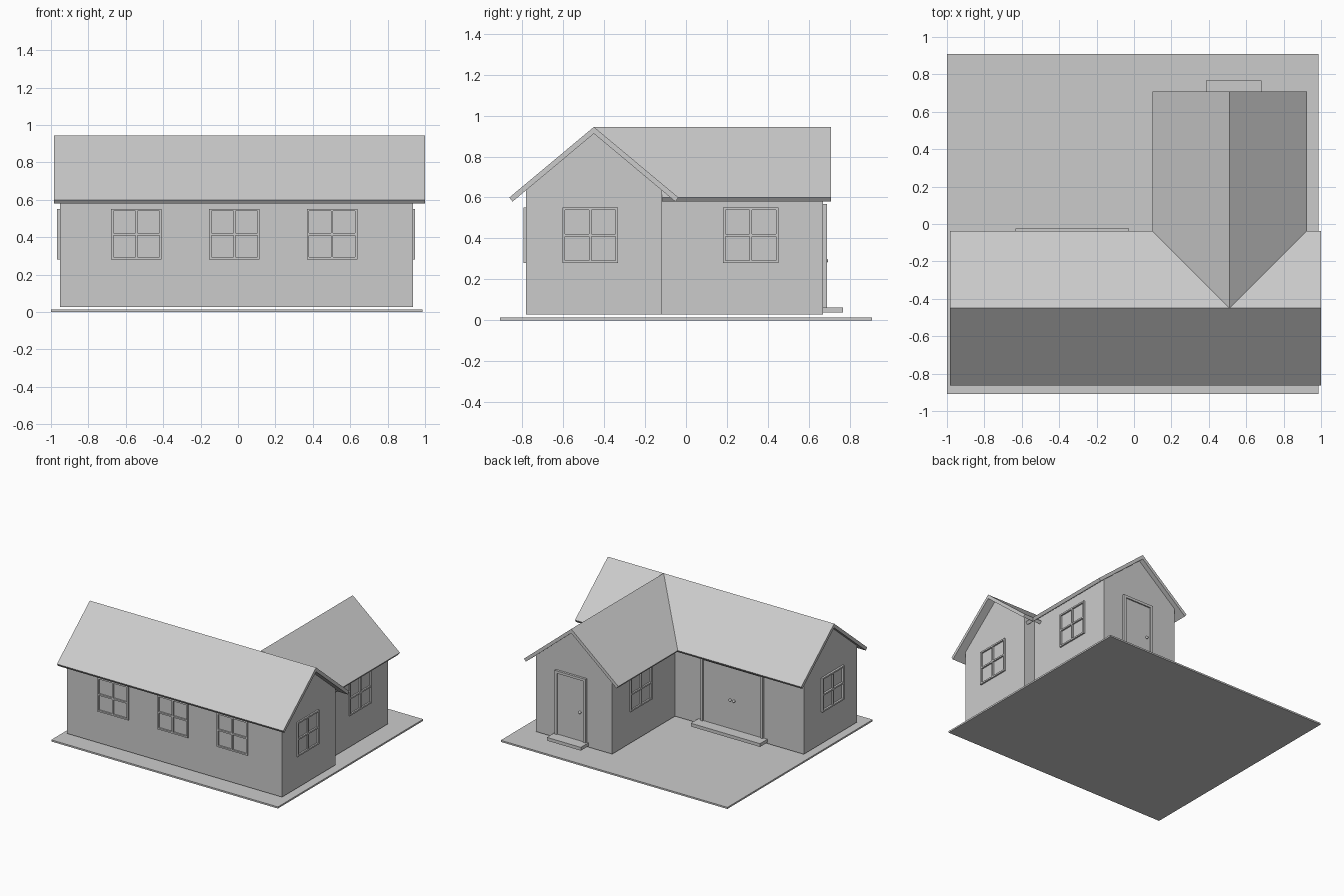
import bpy, bmesh, math
from mathutils import Matrix, Vector

if "Cube" in bpy.data.objects:
    bpy.data.objects.remove(bpy.data.objects["Cube"])

SLOPE = 0.835            # roof rise per unit run
RIDGE_Y, RIDGE_X = -0.45, 0.511
RIDGE_Z, UNDER_Z = 0.945, 0.912


def finish(name, bm, matrix=Matrix()):
    bmesh.ops.recalc_face_normals(bm, faces=bm.faces)
    mesh = bpy.data.meshes.new(name)
    bm.to_mesh(mesh)
    bm.free()
    obj = bpy.data.objects.new(name, mesh)
    obj.matrix_world = matrix
    bpy.context.collection.objects.link(obj)
    return obj


def add_box(bm, x0, x1, y0, y1, z0, z1):
    m = Matrix.Translation(((x0 + x1) / 2, (y0 + y1) / 2, (z0 + z1) / 2))
    m = m @ Matrix.Diagonal((x1 - x0, y1 - y0, z1 - z0, 1))
    bmesh.ops.create_cube(bm, size=1, matrix=m)


def box(name, *dims):
    bm = bmesh.new()
    add_box(bm, *dims)
    return finish(name, bm)


def prism(name, profile, place, start, end):
    """Sweep a (u, z) profile; start and end give the sweep limits at each u."""
    bm = bmesh.new()
    a = [bm.verts.new(place(u, start(u), z)) for u, z in profile]
    b = [bm.verts.new(place(u, end(u), z)) for u, z in profile]
    bm.faces.new(a)
    bm.faces.new(b)
    n = len(profile)
    for i in range(n):
        j = (i + 1) % n
        bm.faces.new((a[i], a[j], b[j], b[i]))
    bmesh.ops.triangulate(bm, faces=[f for f in bm.faces if len(f.verts) > 4])
    return finish(name, bm)


def along_x(u, t, z):
    return (t, RIDGE_Y + u, z)


def along_y(u, t, z):
    return (RIDGE_X + u, t, z)


# Shared gable wall and folded roof profiles
HALF, EAVE, LIP = 0.333, 0.413, 0.398
wall_top = UNDER_Z + 0.003
wall = [(-HALF, 0.028), (HALF, 0.028), (HALF, wall_top - SLOPE * HALF),
        (0, wall_top), (-HALF, wall_top - SLOPE * HALF)]
roof = [(-EAVE, RIDGE_Z - SLOPE * EAVE), (0, RIDGE_Z), (EAVE, RIDGE_Z - SLOPE * EAVE),
        (LIP, UNDER_Z - SLOPE * LIP), (0, UNDER_Z), (-LIP, UNDER_Z - SLOPE * LIP)]

# Ground slab
box("base_slab", -1.0, 0.987, -0.91, 0.91, 0, 0.013)

# Main house and rear wing
prism("main_walls", wall, along_x, lambda u: -0.951, lambda u: 0.935)
prism("main_roof", roof, along_x, lambda u: -0.984, lambda u: 1.0)
prism("wing_walls", wall, along_y, lambda u: -0.2, lambda u: 0.67)
# The wing roof starts at the main ridge and tucks under the valleys
prism("wing_roof", roof, along_y, lambda u: RIDGE_Y + 0.78 * abs(u), lambda u: 0.708)


def window(name, x, y, angle, depth=0.012):
    """Four-pane window frame; the local -y side faces outward."""
    bm = bmesh.new()
    h, w, m = 0.135, 0.012, 0.006
    for s in (-1, 1):
        lo, hi = sorted((s * h, s * (h - w)))
        add_box(bm, lo, hi, -depth, 0.005, -h, h)
        add_box(bm, -h + w, h - w, -depth, 0.005, lo, hi)
    add_box(bm, -m, m, -depth, 0.005, -h + w, h - w)
    for lo, hi in ((-h + w, -m), (m, h - w)):
        add_box(bm, lo, hi, -depth, 0.005, -m, m)
    finish(name, bm, Matrix.Translation((x, y, 0.416)) @
           Matrix.Rotation(math.radians(angle), 4, 'Z'))


# Windows
for i, x in enumerate((-0.543, -0.019, 0.503)):
    window(f"front_window_{i + 1}", x, -0.783, 0)
window("main_right_window", 0.935, -0.468, 90)
window("main_left_window", -0.951, -0.468, -90, 0.016)
window("wing_right_window", RIDGE_X + HALF, 0.317, 90)
window("wing_left_window", RIDGE_X - HALF, 0.317, -90)


def door(name, x0, x1, y, knobs, step):
    top, bottom, w = 0.568, 0.04, 0.02
    # Jambs and head
    bm = bmesh.new()
    add_box(bm, x0, x0 + w, y - 0.005, y + 0.018, bottom, top)
    add_box(bm, x1 - w, x1, y - 0.005, y + 0.018, bottom, top)
    add_box(bm, x0 + w, x1 - w, y - 0.005, y + 0.018, top - w, top)
    finish(name + "_frame", bm)
    # Leaf, knobs and step
    box(name + "_panel", x0 + w, x1 - w, y - 0.005, y + 0.008, bottom, top - w)
    for i, kx in enumerate(knobs):
        bm = bmesh.new()
        bmesh.ops.create_uvsphere(bm, u_segments=12, v_segments=8, radius=0.011,
                                  matrix=Matrix.Translation((kx, y + 0.014, 0.29)))
        for f in bm.faces:
            f.smooth = True
        finish(f"{name}_knob_{i + 1}", bm)
    box(name + "_step", step[0], step[1], y, y + 0.097, 0.037, 0.063)


# Single wing door and double main door
door("wing_door", 0.40, 0.67, 0.67, (0.452,), (0.385, 0.683))
door("double_door", -0.60, -0.055, -0.12, (-0.345, -0.312), (-0.633, -0.026))
